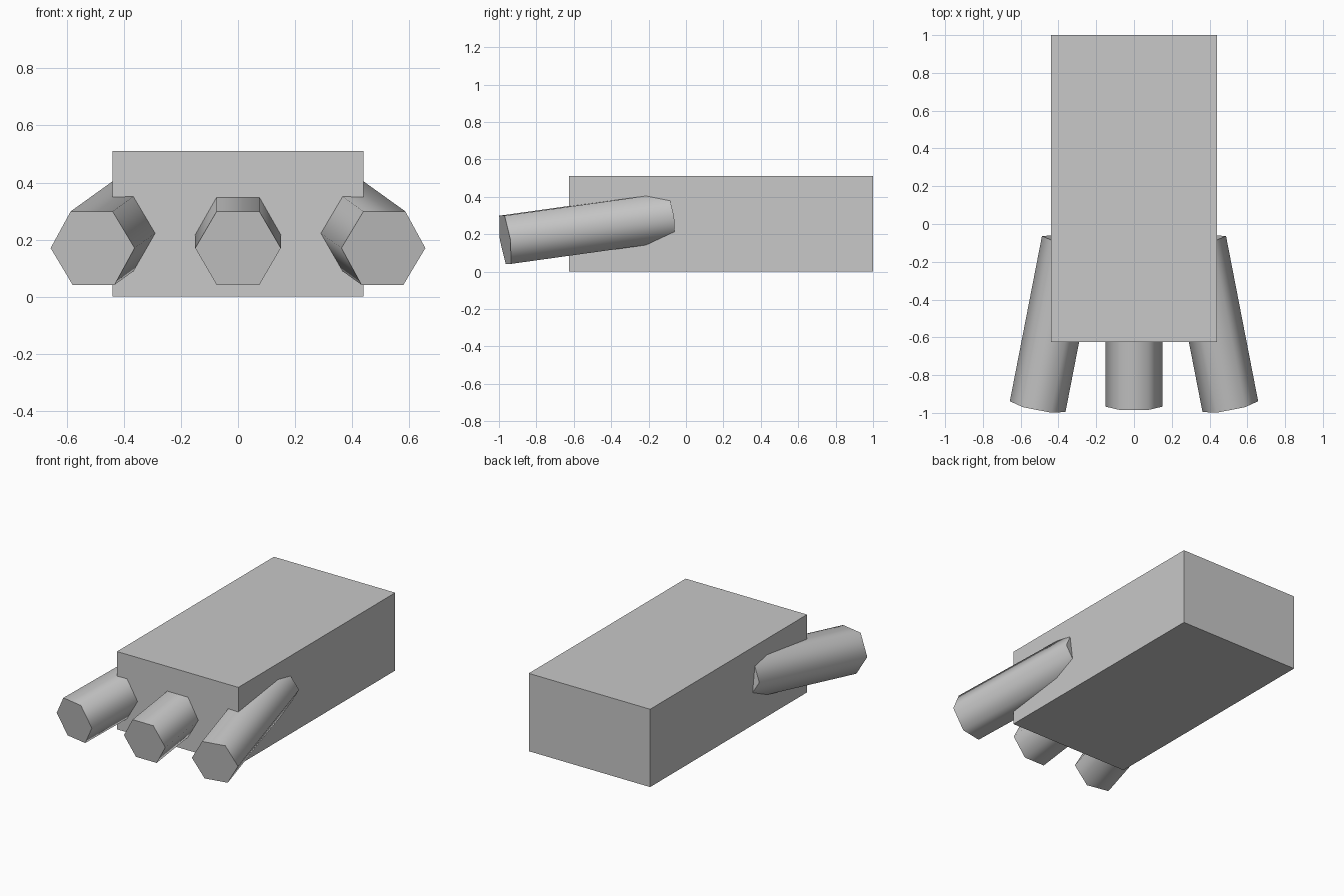
import bpy
import math
from mathutils import Matrix, Vector

cube = bpy.data.objects.get("Cube")
if cube:
    bpy.data.objects.remove(cube, do_unlink=True)

grey = bpy.data.materials.new("light grey")
grey.use_nodes = True
grey.diffuse_color = (0.58, 0.58, 0.58, 1)
grey.node_tree.nodes["Principled BSDF"].inputs["Base Color"].default_value = grey.diffuse_color

# Main block
bpy.ops.mesh.primitive_cube_add(size=1)
block = bpy.context.object
block.name = "block"
block.data.transform(Matrix.Translation((0, 0.1875, 0.255)) @ Matrix.Diagonal((0.88, 1.625, 0.51, 1)))
block.data.materials.append(grey)

LENGTH, RADIUS = 0.9, 0.15
TILT = math.radians(7.8)


def add_tube(name, x, yaw):
    """Six-sided tube whose front cap is centred at x, rising toward the back."""
    bpy.ops.mesh.primitive_cylinder_add(vertices=6, radius=RADIUS, depth=LENGTH)
    tube = bpy.context.object
    tube.name = name
    # Turn the corners sideways, lay the tube along y, then aim it
    aim = Matrix.Rotation(math.radians(yaw), 4, "Z") @ Matrix.Rotation(TILT, 4, "X")
    lay = Matrix.Rotation(math.radians(-90), 4, "X") @ Matrix.Rotation(math.radians(30), 4, "Z")
    lift = Matrix.Translation(Vector((0, LENGTH / 2, 0)))
    tube.data.transform(Matrix.Translation((x, -0.967, 0.17)) @ aim @ lift @ lay)
    tube.data.materials.append(grey)
    bpy.ops.object.shade_smooth_by_angle(angle=math.radians(65))


# Front tubes, the outer pair splayed outward
add_tube("middle_tube", 0, 0)
add_tube("left_tube", 0.51, 11)
add_tube("right_tube", -0.51, -11)
